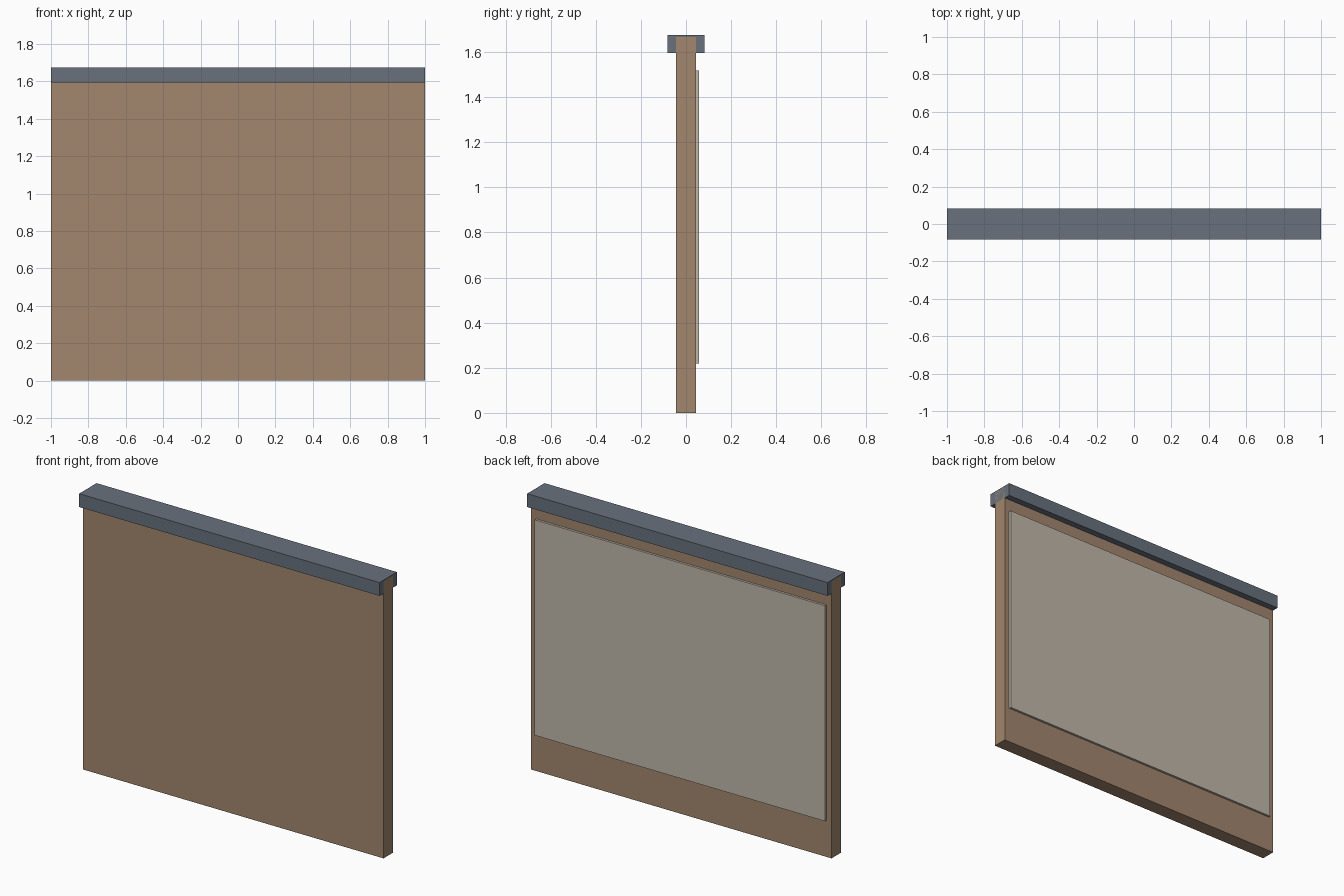
import bpy

if "Cube" in bpy.data.objects:
    bpy.data.objects.remove(bpy.data.objects["Cube"])


def material(name, color):
    mat = bpy.data.materials.new(name)
    mat.diffuse_color = (*color, 1)
    mat.use_nodes = True
    mat.node_tree.nodes["Principled BSDF"].inputs["Base Color"].default_value = mat.diffuse_color
    return mat


def box(name, lo, hi, mat):
    """Axis-aligned box between two corners."""
    bpy.ops.mesh.primitive_cube_add(size=1, location=[(a + b) / 2 for a, b in zip(lo, hi)])
    obj = bpy.context.object
    obj.name = name
    obj.scale = [b - a for a, b in zip(lo, hi)]
    bpy.ops.object.transform_apply(location=False, rotation=False, scale=True)
    obj.data.materials.append(mat)
    return obj


brown = material("wall_brown", (0.36, 0.24, 0.155))
slate = material("cap_slate", (0.14, 0.165, 0.205))
pale = material("panel_grey", (0.53, 0.48, 0.40))

# Main wall slab, running up inside the cap
box("wall", (-1, -0.044, 0), (1, 0.044, 1.667), brown)

# Rail capping the top edge
box("top_cap", (-1, -0.083, 1.595), (1, 0.083, 1.675), slate)

# Thin raised panel on the back face
box("back_panel", (-0.967, 0.044, 0.22), (0.967, 0.058, 1.517), pale)
